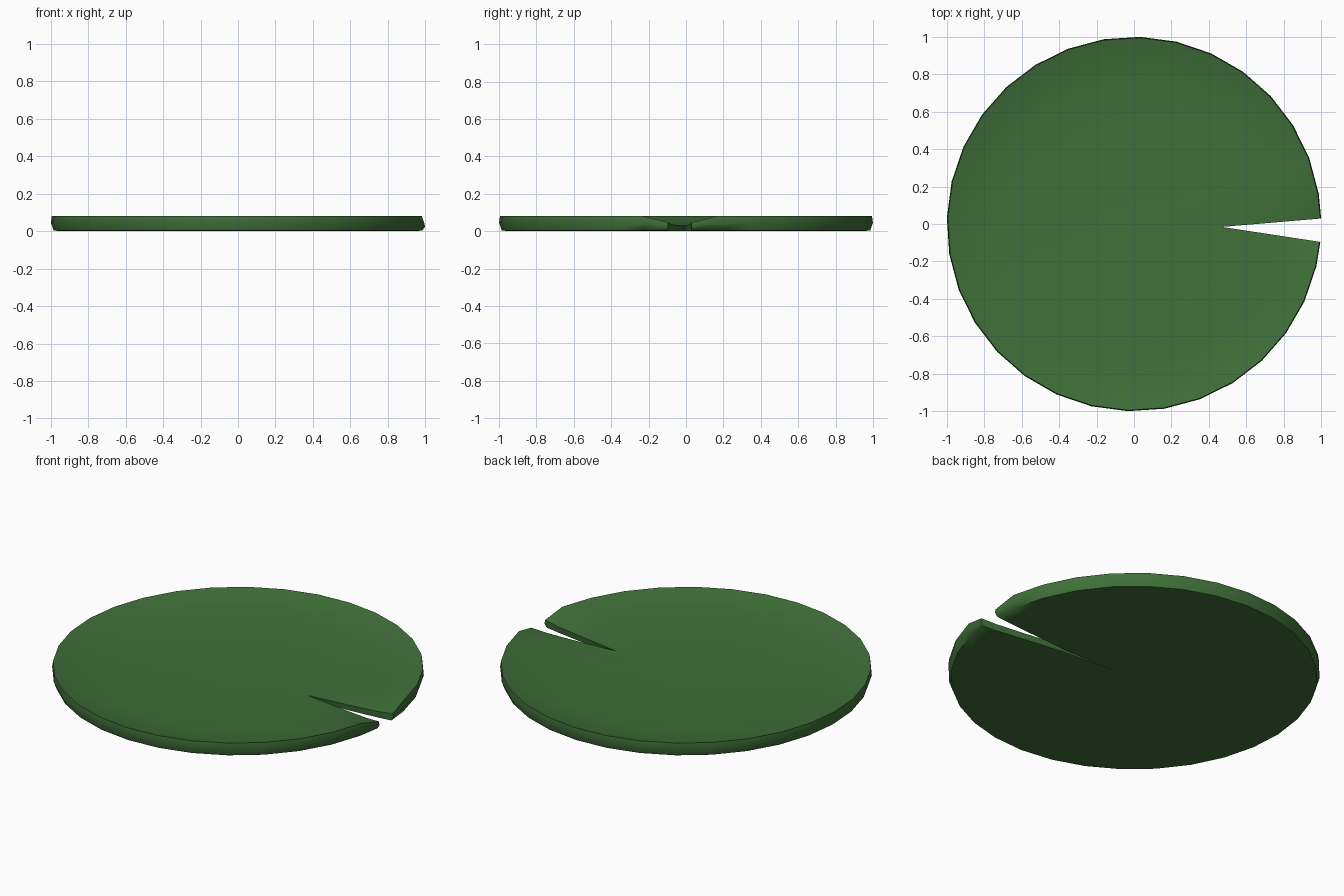
import bpy, bmesh, math

if "Cube" in bpy.data.objects:
    bpy.data.objects.remove(bpy.data.objects["Cube"])

SEG = 32
AXIS = math.radians(-1.9)      # direction of the notch
# (radius, height) of the dished top and of the underside
TOP = [(0.15, 0.030), (0.47, 0.032), (0.75, 0.042), (0.90, 0.056), (0.995, 0.080)]
UNDER = [(0.15, 0.0), (0.47, 0.0), (0.75, 0.0), (0.90, 0.0), (0.985, 0.003), (1.0, 0.045)]
NOTCH_Z = [0.030, 0.031, 0.034, 0.038, 0.046]   # top height along the notch edges

bm = bmesh.new()


def point(r, k, z, gap):
    """Point on ring r, column k; the first and last columns border the notch."""
    if k in (0, SEG):
        x, y = math.sqrt(r * r - gap * gap), gap if k == 0 else -gap
    else:
        a = 2 * math.pi * k / SEG
        x, y = r * math.cos(a), r * math.sin(a)
    c, s = math.cos(AXIS), math.sin(AXIS)
    return bm.verts.new((x * c - y * s, x * s + y * c, z))


def ring(r, z, gap, edge_z):
    return [point(r, k, edge_z if k in (0, SEG) else z, gap) for k in range(SEG + 1)]


def bridge(a, b):
    for k in range(SEG):
        bm.faces.new((a[k], b[k], b[k + 1], a[k + 1]))


def top_gap(r):
    return max(0.0, 0.0625 * (r - 0.47) / 0.53)


def under_gap(r):
    return max(0.0, 0.0625 * (r - 0.15) / 0.85) if r < 0.5 else top_gap(r) + 0.004


# Top and underside rings, with the rim dipping beside the notch
top = [ring(r, z, top_gap(r), ez) for (r, z), ez in zip(TOP, NOTCH_Z)]
under = [ring(r, z, min(under_gap(r), 0.0625) if r != 0.47 else 0.010, min(z, 0.025))
         for r, z in UNDER]
for rings in (top, under):
    for a, b in zip(rings, rings[1:]):
        bridge(a, b)
bridge(top[-1], under[-1])

# Centre fans
for rings, z in ((top, 0.030), (under, 0.0)):
    hub = bm.verts.new((0, 0, z))
    for k in range(SEG):
        bm.faces.new((hub, rings[0][k], rings[0][k + 1]))

# Notch walls, starting as a groove in the underside
for k in (0, SEG):
    bm.faces.new((under[0][k], under[1][k], top[1][k]))
    for i in range(1, 4):
        bm.faces.new((top[i][k], under[i][k], under[i + 1][k], top[i + 1][k]))
    bm.faces.new((top[4][k], under[4][k], under[5][k]))

bmesh.ops.remove_doubles(bm, verts=bm.verts, dist=1e-4)
bmesh.ops.recalc_face_normals(bm, faces=bm.faces)
mesh = bpy.data.meshes.new("floating_leaf")
bm.to_mesh(mesh)
bm.free()

leaf = bpy.data.objects.new("floating_leaf", mesh)
bpy.context.collection.objects.link(leaf)
green = bpy.data.materials.new("leaf_green")
green.diffuse_color = (0.05, 0.16, 0.04, 1)
green.use_nodes = True
green.node_tree.nodes["Principled BSDF"].inputs["Base Color"].default_value = green.diffuse_color
mesh.materials.append(green)

bpy.context.view_layer.objects.active = leaf
leaf.select_set(True)
bpy.ops.object.shade_smooth_by_angle(angle=math.radians(65))
